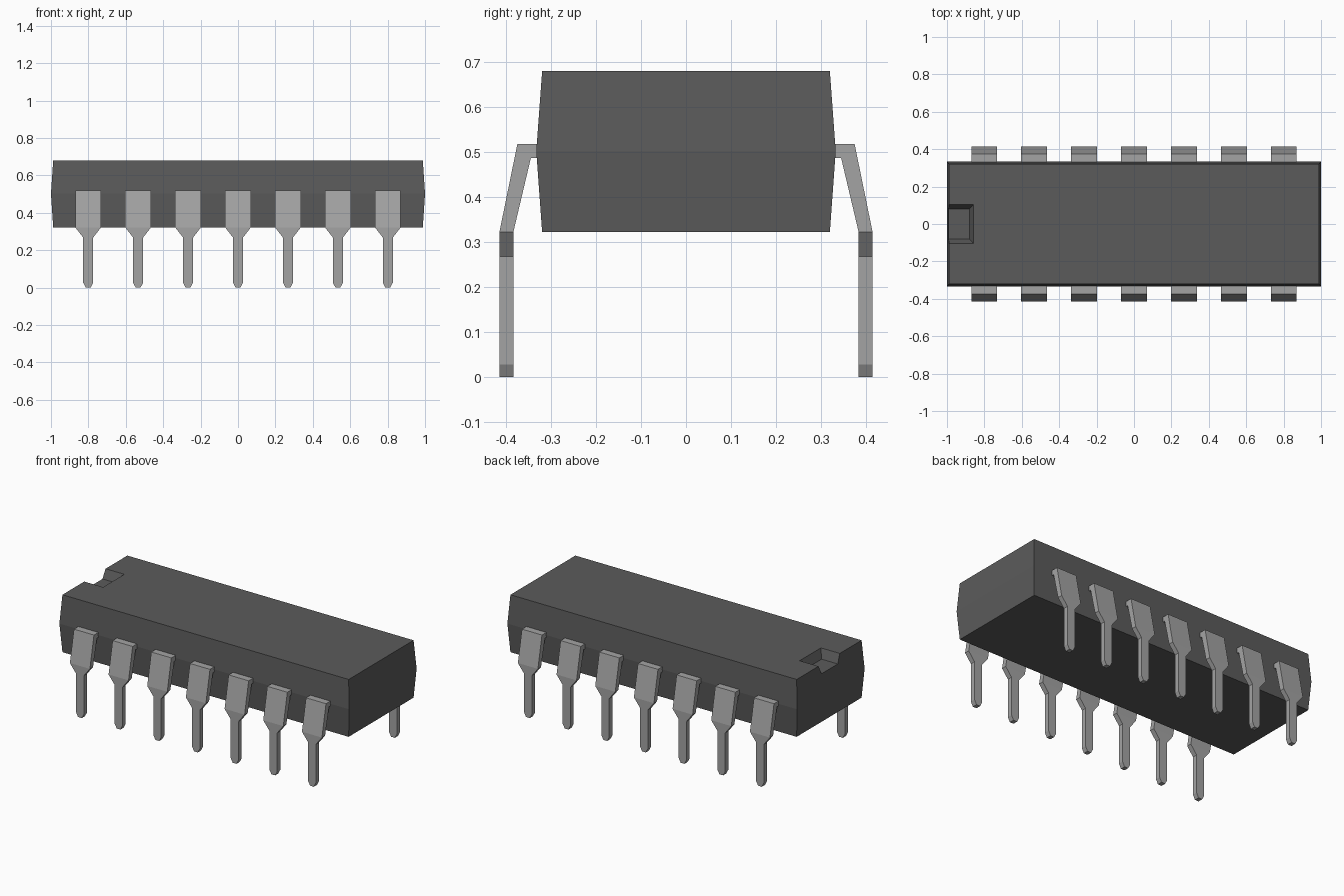
import bpy, bmesh

cube = bpy.data.objects.get("Cube")
if cube:
    bpy.data.objects.remove(cube, do_unlink=True)


def material(name, value):
    m = bpy.data.materials.new(name)
    m.use_nodes = True
    col = (value, value, value, 1)
    m.diffuse_color = col
    m.node_tree.nodes["Principled BSDF"].inputs["Base Color"].default_value = col
    return m


def loft(name, rings, mat):
    """Skin a list of four-point rings into a closed flat-faced solid."""
    bm = bmesh.new()
    loops = [[bm.verts.new(p) for p in ring] for ring in rings]
    for a, b in zip(loops, loops[1:]):
        for i in range(4):
            j = (i + 1) % 4
            bm.faces.new((a[i], a[j], b[j], b[i]))
    bm.faces.new(loops[0])
    bm.faces.new(loops[-1])
    bmesh.ops.recalc_face_normals(bm, faces=bm.faces)
    mesh = bpy.data.meshes.new(name)
    bm.to_mesh(mesh)
    bm.free()
    mesh.materials.append(mat)
    ob = bpy.data.objects.new(name, mesh)
    bpy.context.collection.objects.link(ob)
    return ob


def rect(x0, x1, hy, z):
    return [(x0, -hy, z), (x1, -hy, z), (x1, hy, z), (x0, hy, z)]


plastic = material("dark grey plastic", 0.105)
metal = material("light grey metal", 0.37)

# Package body, widest at the parting line
body = loft("package_body", [rect(-0.988, 0.988, 0.32, 0.322),
                             rect(-1.0, 1.0, 0.333, 0.502),
                             rect(-0.988, 0.988, 0.32, 0.68)], plastic)

# Sloped orientation notch cut into the top of the -x end
cutter = loft("notch_cutter", [rect(-1.1, -0.88, 0.08, 0.625),
                               rect(-1.1, -0.836, 0.13, 0.735)], plastic)
cutter.hide_render = True
mod = body.modifiers.new("notch", "BOOLEAN")
mod.operation = "DIFFERENCE"
mod.solver = "EXACT"
mod.object = cutter
dg = bpy.context.evaluated_depsgraph_get()
cut_mesh = bpy.data.meshes.new_from_object(body.evaluated_get(dg))
body.modifiers.clear()
body.data = cut_mesh
bpy.data.objects.remove(cutter, do_unlink=True)

# Bent pin: outer (y, z), inner (y, z), half width at each station
PIN = [((0.31, 0.518), (0.31, 0.487), 0.069),
       ((0.375, 0.518), (0.345, 0.487), 0.069),
       ((0.415, 0.322), (0.384, 0.322), 0.069),
       ((0.415, 0.268), (0.384, 0.268), 0.027),
       ((0.415, 0.027), (0.384, 0.027), 0.027),
       ((0.415, 0.0), (0.384, 0.0), 0.013)]

# Seven pins on each long side
for side, label in ((-1, "front"), (1, "back")):
    for n in range(7):
        x = (n - 3) * 0.267
        rings = [[(x - w, side * o[0], o[1]), (x + w, side * o[0], o[1]),
                  (x + w, side * i[0], i[1]), (x - w, side * i[0], i[1])]
                 for o, i, w in PIN]
        loft(f"{label}_pin_{n + 1}", rings, metal)
